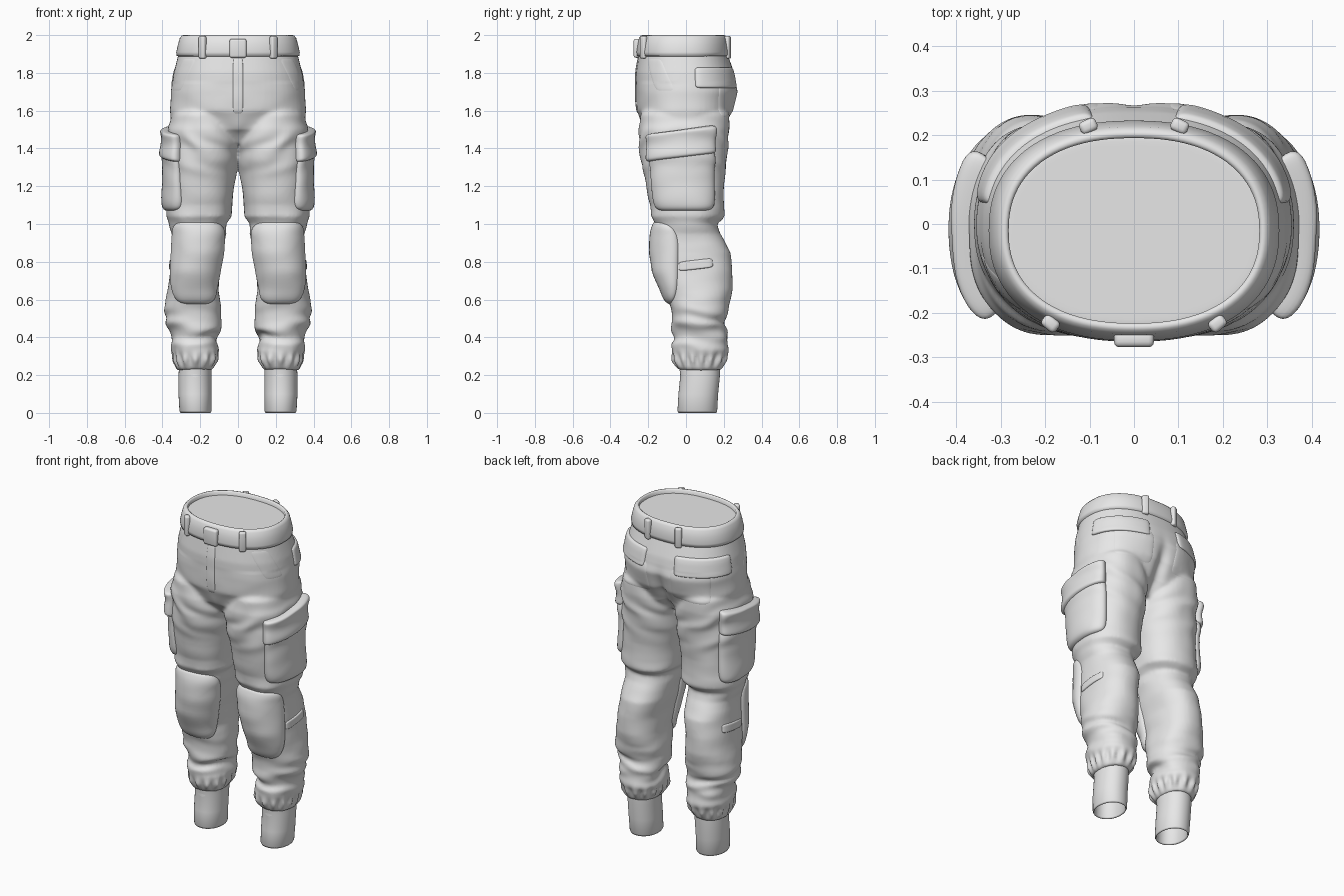
import bpy, bmesh, math
from mathutils import Vector, noise
from mathutils.bvhtree import BVHTree

cube = bpy.data.objects.get("Cube")
if cube:
    bpy.data.objects.remove(cube, do_unlink=True)

cloth = bpy.data.materials.new("light_grey_cloth")
cloth.use_nodes = True
cloth.diffuse_color = (0.8, 0.8, 0.8, 1)
cloth.node_tree.nodes["Principled BSDF"].inputs["Base Color"].default_value = (0.8, 0.8, 0.8, 1)

# Cross-sections: height, inner x, outer x, front y, back y
LEG = [(1.68, .08, .28, -.16, .16), (1.58, .02, .35, -.24, .23), (1.5, 0, .37, -.25, .23),
       (1.4, -.01, .37, -.245, .22), (1.3, .005, .37, -.23, .21), (1.2, .02, .37, -.21, .2),
       (1.1, .03, .375, -.19, .2), (1.04, .03, .38, -.19, .2), (1, .065, .365, -.16, .165),
       (.95, .06, .35, -.16, .18), (.85, .075, .35, -.165, .235), (.75, .095, .36, -.15, .245),
       (.65, .1, .37, -.11, .245), (.55, .085, .385, -.085, .225), (.48, .085, .385, -.07, .205),
       (.4, .115, .355, -.06, .225), (.33, .105, .35, -.08, .225), (.28, .11, .335, -.07, .215),
       (.23, .135, .32, -.045, .19)]
HIPS = [(1.975, -.3, .3, -.24, .21), (1.9, -.315, .315, -.25, .22), (1.8, -.34, .34, -.265, .255),
        (1.7, -.355, .355, -.265, .275), (1.6, -.36, .36, -.26, .255), (1.5, -.35, .35, -.22, .2),
        (1.43, -.28, .28, -.15, .13)]
CUFF = [(.27, .14, .31, -.04, .18), (.2, .14, .315, -.03, .18), (.1, .14, .315, -.04, .17),
        (.01, .14, .31, -.045, .165), (0, .145, .305, -.04, .16), (.01, .15, .3, -.035, .155),
        (.24, .15, .305, -.03, .17)]


def finish(name, bm):
    mesh = bpy.data.meshes.new(name)
    bm.to_mesh(mesh)
    bm.free()
    mesh.materials.append(cloth)
    mesh.polygons.foreach_set("use_smooth", [True] * len(mesh.polygons))
    obj = bpy.data.objects.new(name, mesh)
    bpy.context.collection.objects.link(obj)
    return obj


def loft(bm, sections, side=1, power=2.3, caps=True, steps=64):
    """Skin a stack of rounded sections."""
    rings = []
    for z, x0, x1, y0, y1 in sections:
        ring = []
        for i in range(steps):
            a = math.tau * i / steps
            c, s = math.cos(a), math.sin(a)
            k = (abs(c) ** power + abs(s) ** power) ** (-1 / power)
            x = (x0 + x1) / 2 + (x1 - x0) / 2 * c * k
            y = (y0 + y1) / 2 + (y1 - y0) / 2 * s * k
            ring.append(bm.verts.new((side * x, y, z)))
        rings.append(ring)
    faces = []
    for top, low in zip(rings, rings[1:]):
        for i in range(steps):
            j = (i + 1) % steps
            faces.append(bm.faces.new((top[i], low[i], low[j], top[j])))
    if caps:
        faces += [bm.faces.new(rings[0]), bm.faces.new(rings[-1][::-1])]
    if side < 0:
        bmesh.ops.reverse_faces(bm, faces=faces)


# Trousers: hips and two legs fused into one cloth surface
bm = bmesh.new()
loft(bm, HIPS)
for side in (1, -1):
    loft(bm, LEG, side)
body = finish("trousers", bm)
remesh = body.modifiers.new("fuse", "REMESH")
remesh.mode = "VOXEL"
remesh.voxel_size = 0.01
relax = body.modifiers.new("relax", "SMOOTH")
relax.factor = 0.5
relax.iterations = 5
fused = bpy.data.meshes.new_from_object(body.evaluated_get(bpy.context.evaluated_depsgraph_get()))
body.modifiers.clear()
body.data = fused


def bump(v, centre, width):
    return math.exp(-((v - centre) / width) ** 2)


# Folds, pleats and seat crease
bm = bmesh.new()
bm.from_mesh(fused)
bm.normal_update()
moves = []
for v in bm.verts:
    x, y, z = abs(v.co.x), v.co.y, v.co.z
    n = noise.noise(Vector((x * 6, y * 6, z * 10)))
    amp = .005 + .009 * (bump(z, .45, .15) + bump(z, 1, .08))
    d = amp * n * (1 if z < 1.75 else 0)
    angle = math.atan2(y - .07, x - .225)
    d += .008 * bump(z, .28, .03) * math.sin(15 * angle)
    d += .007 * bump(z, .43, .11) * math.sin(z * 58 + 3 * n + y * 9)
    d += .005 * bump(z, 1.42, .13) * math.sin((z - .6 * x) * 45 + 2 * n)
    if y > .05:
        d -= .03 * bump(x, 0, .035) * bump(z, 1.55, .12)
    moves.append(v.normal * d)
for v, m in zip(bm.verts, moves):
    v.co += m
surface = BVHTree.FromBMesh(bm)
bm.to_mesh(fused)
bm.free()
fused.polygons.foreach_set("use_smooth", [True] * len(fused.polygons))


def patch(name, axis, angles, heights, thick, slant=0, lean=0, corner=6, sharp=8, side=1, n=30):
    """Raised cloth panel that follows the trousers around a vertical axis."""
    bm = bmesh.new()
    grid = []
    line = [math.sin(math.pi * (i / n - .5)) for i in range(n + 1)]
    for u in line:
        row = []
        for v in line:
            m = max(abs(u), abs(v))
            k = m / max((abs(u) ** corner + abs(v) ** corner) ** (1 / corner), 1e-6)
            p, q = u * k, v * k
            a = math.radians(sum(angles) / 2 + (angles[1] - angles[0]) / 2 * p + lean * q)
            z = sum(heights) / 2 + (heights[1] - heights[0]) / 2 * q + slant * p
            out = Vector((math.cos(a), math.sin(a), 0))
            start = Vector((axis[0], axis[1], z))
            hit = surface.ray_cast(start, out)[0] or start + out * .15
            pos = hit + out * (thick * math.sqrt(max(0, 1 - m ** sharp)) - .004)
            row.append(bm.verts.new((pos.x * side, pos.y, pos.z)))
        grid.append(row)
    for i in range(n):
        for j in range(n):
            f = [grid[i][j], grid[i + 1][j], grid[i + 1][j + 1], grid[i][j + 1]]
            bm.faces.new(f if side > 0 else f[::-1])
    return finish(name, bm)


def box(name, angle, size, z, off):
    """Rounded block seated on the belt at an angle around the waist."""
    a = math.radians(angle)
    out = Vector((math.cos(a), math.sin(a), 0))
    hit = surface.ray_cast(Vector((0, 0, 1.93)), out)[0]
    bm = bmesh.new()
    bmesh.ops.create_cube(bm, size=1)
    bmesh.ops.scale(bm, vec=size, verts=bm.verts)
    bmesh.ops.bevel(bm, geom=bm.edges[:], offset=min(size) * .35, segments=3, affect="EDGES", profile=.5)
    obj = finish(name, bm)
    obj.location = (hit.x + out.x * off, hit.y + out.y * off, z)
    obj.rotation_euler.z = a


# Belt with a rounded rim
profile = [(-.01, 1.885), (.008, 1.89), (.014, 1.91), (.013, 1.95), (.01, 1.985), (.002, 1.998),
           (-.006, 2), (-.014, 1.995), (-.018, 1.96)]
bm = bmesh.new()
belt = []
for off, z in profile:
    t = (1.975 - z) / .075
    w = .3 + .015 * t + off
    belt.append((z, -w, w, -.24 - .01 * t - off, .21 + .01 * t + off))
loft(bm, belt, caps=False, steps=96)
bmesh.ops.reverse_faces(bm, faces=bm.faces[:])
finish("belt", bm)

# Buckle, belt loops and fly
box("buckle", -90, (.035, .09, .1), 1.93, .014)
for angle, label in ((-50, "front_left"), (-130, "front_right"), (65, "back_left"), (115, "back_right")):
    box("belt_loop_" + label, angle, (.03, .04, .12), 1.935, .013)
patch("fly", (0, 0), (-96, -84), (1.58, 1.89), .009)

for side, label in ((1, "left"), (-1, "right")):
    def add(name, *args, **kw):
        patch(label + "_" + name, *args, side=side, **kw)

    # Hand pocket and seat pocket
    add("hand_pocket", (0, 0), (-36, -16), (1.7, 1.88), .006, lean=-8)
    add("seat_pocket", (0, 0), (30, 74), (1.56, 1.76), .008)
    add("seat_pocket_flap", (0, 0), (8, 69), (1.72, 1.83), .017, corner=12, sharp=14)
    # Cargo pocket
    add("cargo_pocket", (.17, 0), (-53, 44), (1.07, 1.42), .036, corner=7, sharp=7)
    add("cargo_flap", (.17, 0), (-55, 43), (1.35, 1.5), .047, slant=.025, corner=14, sharp=14)
    # Knee pad and side tab
    add("knee_pad", (.22, .03), (-150, -30), (.575, 1.01), .035, corner=4, sharp=6)
    add("knee_tab", (.22, .06), (-38, 34), (.76, .81), .012, slant=.01)
    # Open ankle cuff
    bm = bmesh.new()
    loft(bm, CUFF, side, power=2.1, caps=False, steps=48)
    finish(label + "_ankle_cuff", bm)
